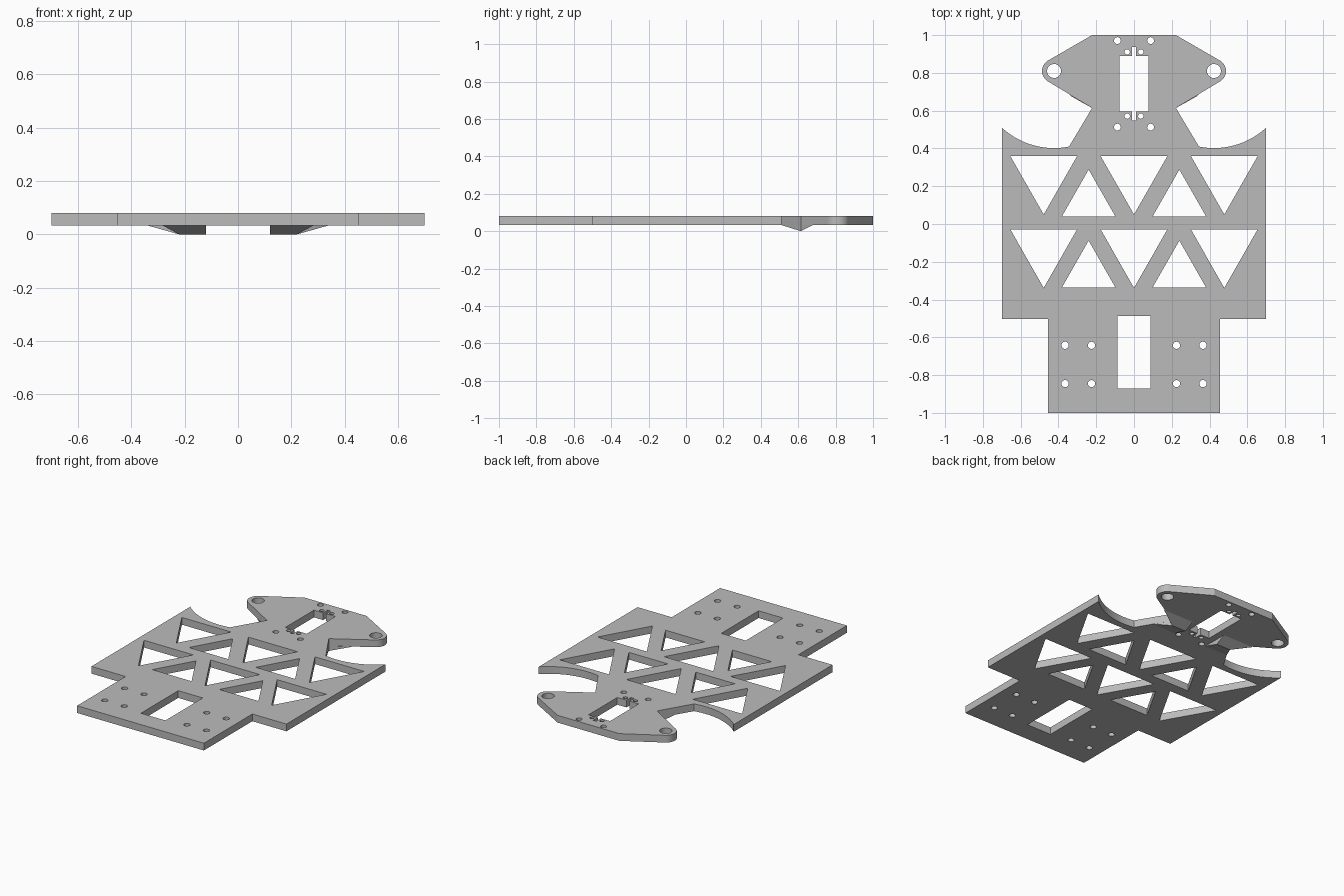
import bpy, bmesh
from math import sin, cos, pi, radians, atan2, acos, hypot

cube = bpy.data.objects.get("Cube")
if cube:
    bpy.data.objects.remove(cube)

grey = bpy.data.materials.new("plain grey")
grey.use_nodes = True
colour = (0.5, 0.5, 0.5, 1)
grey.diffuse_color = colour
grey.node_tree.nodes["Principled BSDF"].inputs["Base Color"].default_value = colour

BOTTOM, TOP = 0.033, 0.08
EAR = (0.423, 0.81)
EAR_R, SCOOP_R = 0.064, 0.408
WAIST = (0.222, 0.614)
SHOULDER = (0.222, 1.0)


def arc(centre, r, a0, a1, n):
    return [(centre[0] + r * cos(a0 + (a1 - a0) * i / n),
             centre[1] + r * sin(a0 + (a1 - a0) * i / n)) for i in range(n + 1)]


def circle(x, y, r, n=32):
    return arc((x, y), r, 0, 2 * pi, n)[:-1]


def box(half, y0, y1):
    return [(-half, y0), (half, y0), (half, y1), (-half, y1)]


def flip(points):
    return [(-x, y) for x, y in reversed(points)]


def tangent_angle(p, side):
    # Angle on the ear circle where a line from p touches it
    dx, dy = p[0] - EAR[0], p[1] - EAR[1]
    return atan2(dy, dx) + side * acos(EAR_R / hypot(dx, dy))


# Right half of the outline, running from the tail up to the head
scoop = arc(EAR, SCOOP_R, acos((0.7 - EAR[0]) / SCOOP_R) * -1,
            -pi + acos((EAR[0] - 0.344) / SCOOP_R), 32)
low = tangent_angle(WAIST, 1) - 2 * pi
high = tangent_angle(SHOULDER, -1)
while low > high:
    low -= 2 * pi
while high - low > 2 * pi:
    low += 2 * pi
half = [(0.455, -1), (0.455, -0.503), (0.7, -0.503)] + scoop + [WAIST]
half += arc(EAR, EAR_R, low, high, 24) + [SHOULDER]
loops = [half + flip(half)]

# Truss triangles in two rows
for drop_down, drop_up in ((0, 0), (0.388, 0.376)):
    for x in (-0.478, 0, 0.478):
        loops.append([(x - 0.177, 0.36 - drop_down), (x + 0.177, 0.36 - drop_down),
                      (x, 0.05 - drop_down)])
    for x in (-0.24, 0.24):
        loops.append([(x - 0.141, 0.041 - drop_up), (x + 0.141, 0.041 - drop_up),
                      (x, 0.288 - drop_up)])

# Tail window, and head window with a narrow slot at each end
loops.append(box(0.088, -0.87, -0.487))
slot = [(0.011, 0.548), (0.011, 0.595), (0.077, 0.595),
        (0.077, 0.889), (0.011, 0.889), (0.011, 0.936)]
loops.append(slot + flip(slot))

# Screw holes
for s in (-1, 1):
    loops.append(circle(s * EAR[0], EAR[1], 0.037))
    for y in (0.513, 0.971):
        loops.append(circle(s * 0.088, y, 0.018))
    for y in (0.571, 0.911):
        loops.append(circle(s * 0.036, y, 0.014))
    for x in (0.225, 0.365):
        for y in (-0.642, -0.845):
            loops.append(circle(s * x, y, 0.019))


def finish(obj):
    obj.data.materials.clear()
    obj.data.materials.append(grey)
    bpy.ops.object.select_all(action='DESELECT')
    obj.select_set(True)
    bpy.context.view_layer.objects.active = obj
    bpy.ops.object.shade_smooth_by_angle(angle=radians(30))


# Plate: filled flat curve, thickened
curve = bpy.data.curves.new("plate_profile", 'CURVE')
curve.dimensions = '2D'
curve.fill_mode = 'BOTH'
curve.extrude = (TOP - BOTTOM) / 2
for points in loops:
    spline = curve.splines.new('POLY')
    spline.points.add(len(points) - 1)
    for p, (x, y) in zip(spline.points, points):
        p.co = (x, y, 0, 1)
    spline.use_cyclic_u = True
profile = bpy.data.objects.new("plate_profile", curve)
bpy.context.collection.objects.link(profile)
mesh = bpy.data.meshes.new_from_object(profile.evaluated_get(
    bpy.context.evaluated_depsgraph_get()))
bpy.data.objects.remove(profile)
bm = bmesh.new()
bm.from_mesh(mesh)
bmesh.ops.remove_doubles(bm, verts=bm.verts, dist=0.0001)
bmesh.ops.recalc_face_normals(bm, faces=bm.faces)
bmesh.ops.translate(bm, verts=bm.verts, vec=(0, 0, (TOP + BOTTOM) / 2))
bm.to_mesh(mesh)
bm.free()
plate = bpy.data.objects.new("chassis_plate", mesh)
bpy.context.collection.objects.link(plate)
finish(plate)

# Wedge ribs under the waist
for name, s in (("left_rib", 1), ("right_rib", -1)):
    bm = bmesh.new()
    rim = [(0.12, 0.51), (0.283, 0.51), WAIST, (0.34, 0.68), (0.12, 0.68)]
    a, b, c, d, e = [bm.verts.new((s * x, y, BOTTOM)) for x, y in rim]
    ridge_in = bm.verts.new((s * 0.12, WAIST[1], 0))
    ridge_out = bm.verts.new((s * WAIST[0], WAIST[1], 0))
    for face in ((a, b, ridge_out, ridge_in), (ridge_in, ridge_out, d, e),
                 (a, ridge_in, e), (b, c, ridge_out), (c, d, ridge_out),
                 (a, b, c, d, e)):
        bm.faces.new(face)
    bmesh.ops.recalc_face_normals(bm, faces=bm.faces)
    rib_mesh = bpy.data.meshes.new(name)
    bm.to_mesh(rib_mesh)
    bm.free()
    rib = bpy.data.objects.new(name, rib_mesh)
    bpy.context.collection.objects.link(rib)
    finish(rib)
